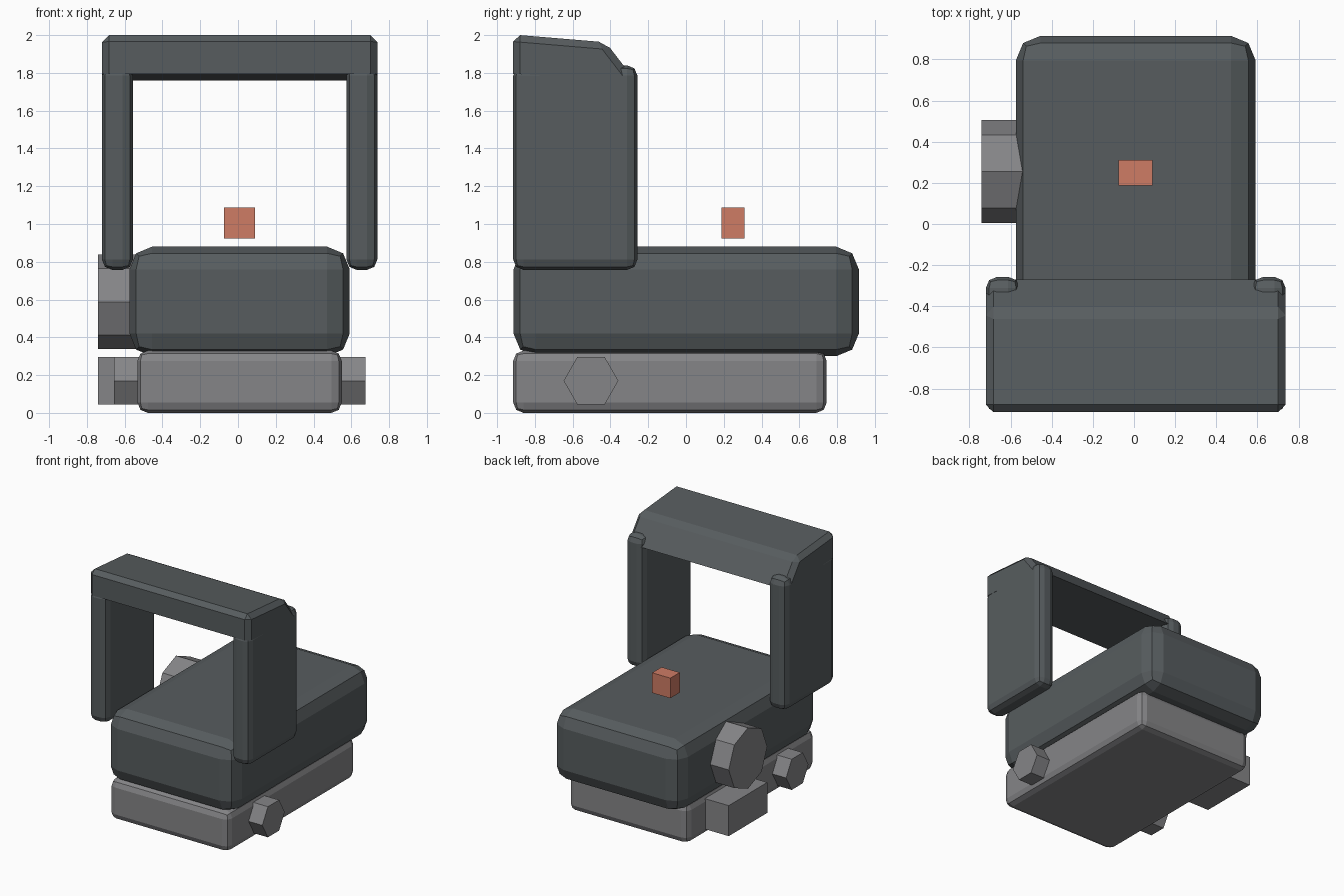
import bpy, bmesh, math

if "Cube" in bpy.data.objects:
    bpy.data.objects.remove(bpy.data.objects["Cube"])

CX = 0.0085  # symmetry plane of the main parts


def material(name, rgb):
    m = bpy.data.materials.new(name)
    m.diffuse_color = (*rgb, 1)
    m.use_nodes = True
    m.node_tree.nodes["Principled BSDF"].inputs["Base Color"].default_value = m.diffuse_color
    return m


DARK = material("dark slate", (0.095, 0.108, 0.114))
GREY = material("mid grey", (0.235, 0.235, 0.245))
RED = material("terracotta", (0.62, 0.20, 0.13))


def finish(name, bm, mat):
    bmesh.ops.recalc_face_normals(bm, faces=bm.faces)
    me = bpy.data.meshes.new(name)
    bm.to_mesh(me)
    bm.free()
    me.materials.append(mat)
    ob = bpy.data.objects.new(name, me)
    bpy.context.collection.objects.link(ob)
    return ob


def box(name, lo, hi, mat, bevel=0):
    bm = bmesh.new()
    bmesh.ops.create_cube(bm, size=1)
    for v in bm.verts:
        v.co = [(a + b) / 2 + c * (b - a) for a, b, c in zip(lo, hi, v.co)]
    if bevel:
        bmesh.ops.bevel(bm, geom=bm.edges[:], offset=bevel, segments=2,
                        profile=0.5, affect='EDGES')
    return finish(name, bm, mat)


def prism(name, profile, x0, x1, mat, chamfer=0):
    """Extrude a (y, z) profile along x; first and last points are the underside."""
    bm = bmesh.new()
    face = bm.faces.new([bm.verts.new((x0, y, z)) for y, z in profile])
    under = {profile[0], profile[-1]}
    ext = bmesh.ops.extrude_face_region(bm, geom=[face], use_keep_orig=True)
    for v in ext["geom"]:
        if isinstance(v, bmesh.types.BMVert):
            v.co.x = x1
    bmesh.ops.recalc_face_normals(bm, faces=bm.faces)
    if chamfer:
        low = [v for v in bm.verts
               if any(abs(v.co.y - y) + abs(v.co.z - z) < 1e-4 for y, z in under)]
        edges = [e for e in bm.edges if not all(v in low for v in e.verts)]
        bmesh.ops.bevel(bm, geom=edges, offset=chamfer, segments=1,
                        profile=0.5, affect='EDGES')
    return finish(name, bm, mat)


def ngon(n, r, y, z):
    return [(y + r * math.cos(2 * math.pi * i / n), z + r * math.sin(2 * math.pi * i / n))
            for i in range(n)]


# lower slab and upper body
box("base_slab", (CX - 0.541, -0.915, 0), (CX + 0.541, 0.745, 0.33), GREY, 0.055)
box("main_body", (CX - 0.583, -0.913, 0.30), (CX + 0.583, 0.915, 0.88), DARK, 0.12)

# pillars and side hexagonal knobs, mirrored left and right
for side, s in (("left", -1), ("right", 1)):
    xa, xb = sorted((CX + s * 0.565, CX + s * 0.729))
    box(side + "_pillar", (xa, -0.915, 0.757), (xb, -0.257, 1.84), DARK, 0.055)
    xa, xb = sorted((CX + s * 0.50, CX + s * 0.666))
    prism(side + "_hex_knob", ngon(6, 0.145, -0.503, 0.17), xa, xb, GREY)

# sloping roof bar across the pillars
prism("roof_bar", [(-0.915, 1.795), (-0.915, 2.003), (-0.425, 1.962), (-0.27, 1.76)],
      CX - 0.729, CX + 0.729, DARK, 0.037)

# left-hand octagonal dial and block
prism("octagon_dial", ngon(8, 0.25, 0.255, 0.588), -0.741, -0.54, GREY)
box("side_block", (-0.741, 0.005, 0.045), (-0.50, 0.505, 0.295), GREY)

# small floating cube
box("floating_cube", (-0.075, 0.188, 0.923), (0.09, 0.31, 1.088), RED)
